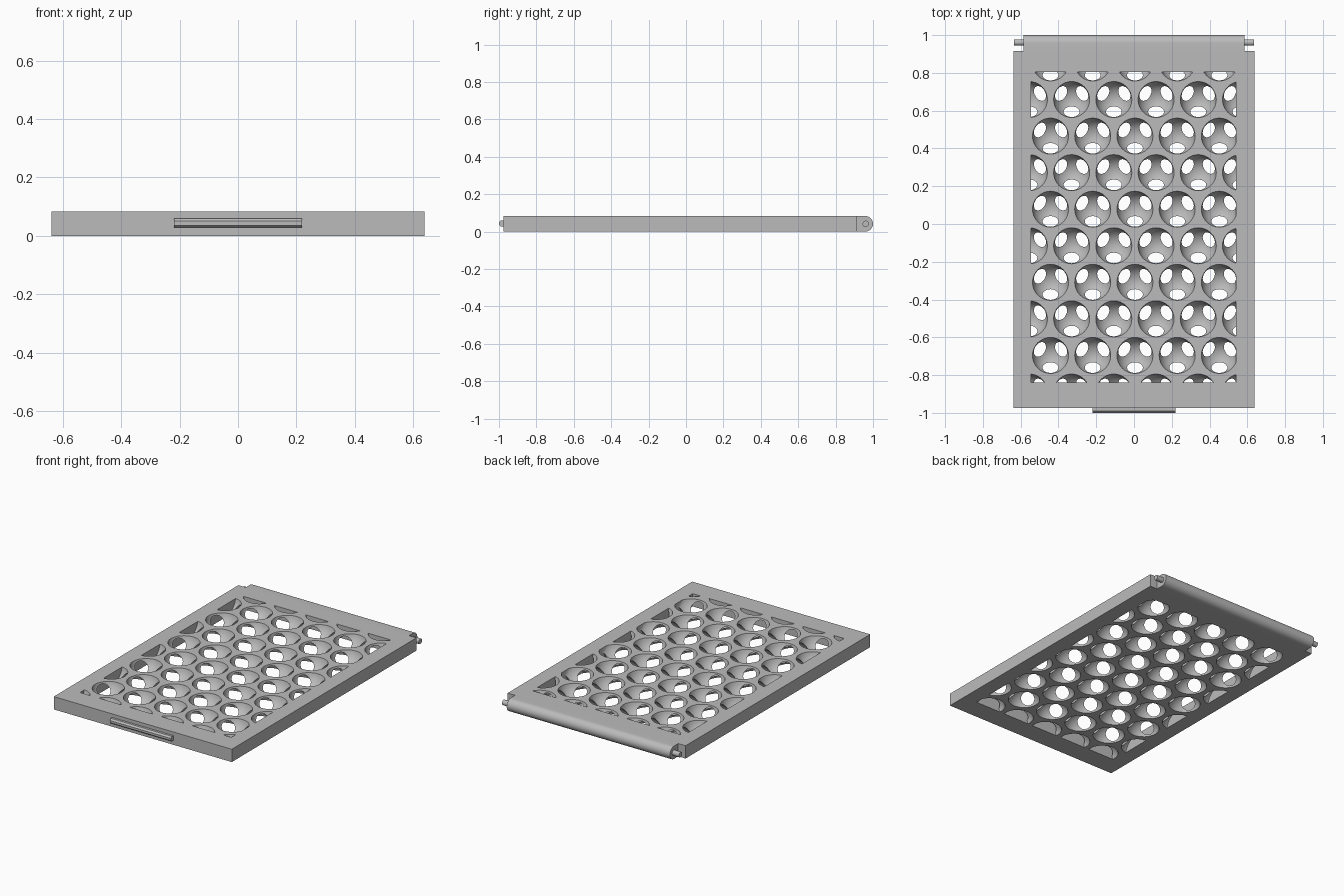
import bpy, bmesh, math
from mathutils import Matrix, Vector

cube = bpy.data.objects.get("Cube")
if cube:
    bpy.data.objects.remove(cube, do_unlink=True)

T = 0.083                      # plate thickness
MID = T / 2
PITCH = 0.2235                 # spacing of the dimples
ROW = PITCH * math.sqrt(3) / 2
R = 0.097                      # dimple sphere radius

grey = bpy.data.materials.new("plain grey")
grey.use_nodes = True
colour = (0.5, 0.5, 0.5, 1)
grey.diffuse_color = colour
grey.node_tree.nodes["Principled BSDF"].inputs["Base Color"].default_value = colour


def make(name, bm):
    bmesh.ops.recalc_face_normals(bm, faces=bm.faces)
    mesh = bpy.data.meshes.new(name)
    bm.to_mesh(mesh)
    bm.free()
    mesh.materials.append(grey)
    ob = bpy.data.objects.new(name, mesh)
    bpy.context.collection.objects.link(ob)
    return ob


def box(name, lo, hi):
    lo, hi = Vector(lo), Vector(hi)
    bm = bmesh.new()
    bmesh.ops.create_cube(bm, size=1, matrix=Matrix.Translation((lo + hi) / 2) @ Matrix.Diagonal((hi - lo).to_4d()))
    return make(name, bm)


def extrude_x(name, profile, x0, x1):
    """Sweep a (y, z) profile along x."""
    bm = bmesh.new()
    face = bm.faces.new([bm.verts.new((x0, y, z)) for y, z in profile])
    out = bmesh.ops.extrude_face_region(bm, geom=[face])["geom"]
    bmesh.ops.translate(bm, vec=(x1 - x0, 0, 0), verts=[v for v in out if isinstance(v, bmesh.types.BMVert)])
    return make(name, bm)


def arc(cy, cz, r, a0, a1, n):
    return [(cy + r * math.cos(a0 + (a1 - a0) * i / n), cz + r * math.sin(a0 + (a1 - a0) * i / n))
            for i in range(n + 1)]


def combine(ob, tool, operation):
    """Apply a boolean and discard the tool."""
    mod = ob.modifiers.new("cut", 'BOOLEAN')
    mod.operation, mod.solver, mod.object = operation, 'EXACT', tool
    dg = bpy.context.evaluated_depsgraph_get()
    mesh = bpy.data.meshes.new_from_object(ob.evaluated_get(dg))
    ob.modifiers.clear()
    ob.data = mesh
    bpy.data.objects.remove(tool, do_unlink=True)


def dimples(name, z, shift):
    """Hexagonal layer of spheres, trimmed to the grille area."""
    bm = bmesh.new()
    for row in range(-1, 10):
        y = -0.696 + row * ROW + shift
        for col in range(-3, 4):
            x = 0.005 + (col + 0.5 * (row % 2)) * PITCH
            if abs(x) < 0.54 + R and -0.84 - R < y < 0.805 + R:
                bmesh.ops.create_uvsphere(bm, u_segments=32, v_segments=18, radius=R,
                                          matrix=Matrix.Translation((x, y, z)))
    ob = make(name, bm)
    combine(ob, box("trim", (-0.545, -0.84, -0.3), (0.54, 0.805, 0.4)), 'INTERSECT')
    return ob


# Plate with the rounded hinge edge
plate = box("grille_plate", (-0.638, -0.975, 0), (0.638, 0.915, T))
edge = [(0.87, T), (0.87, 0)] + arc(1 - MID, MID, MID, -math.pi / 2, math.pi / 2, 20)
combine(plate, extrude_x("hinge_edge", edge, -0.585, 0.585), 'UNION')

# Two staggered layers of dimples that break into each other
combine(plate, dimples("upper_dimples", MID + 0.0585, 0), 'DIFFERENCE')
combine(plate, dimples("lower_dimples", MID - 0.0585, -ROW * 2 / 3), 'DIFFERENCE')

# Hinge pins
pins = []
for side, name in ((-1, "right_hinge_pin"), (1, "left_hinge_pin")):
    ring = arc(0.961, MID, 0.017, 0, math.tau, 24)[:-1]
    pins.append(extrude_x(name, ring, side * 0.58, side * 0.634))

# Finger catch on the front edge
lip = [(-0.97, 0.06), (-0.99, 0.06), (-1, 0.05), (-1, 0.036), (-0.99, 0.028), (-0.97, 0.028)]
catch = extrude_x("front_catch", lip, -0.219, 0.219)

# Smooth dimples and cylinders, crisp edges elsewhere
bpy.ops.object.select_all(action='DESELECT')
for ob in [plate] + pins:
    ob.select_set(True)
bpy.context.view_layer.objects.active = plate
bpy.ops.object.shade_smooth_by_angle(angle=math.radians(30))
